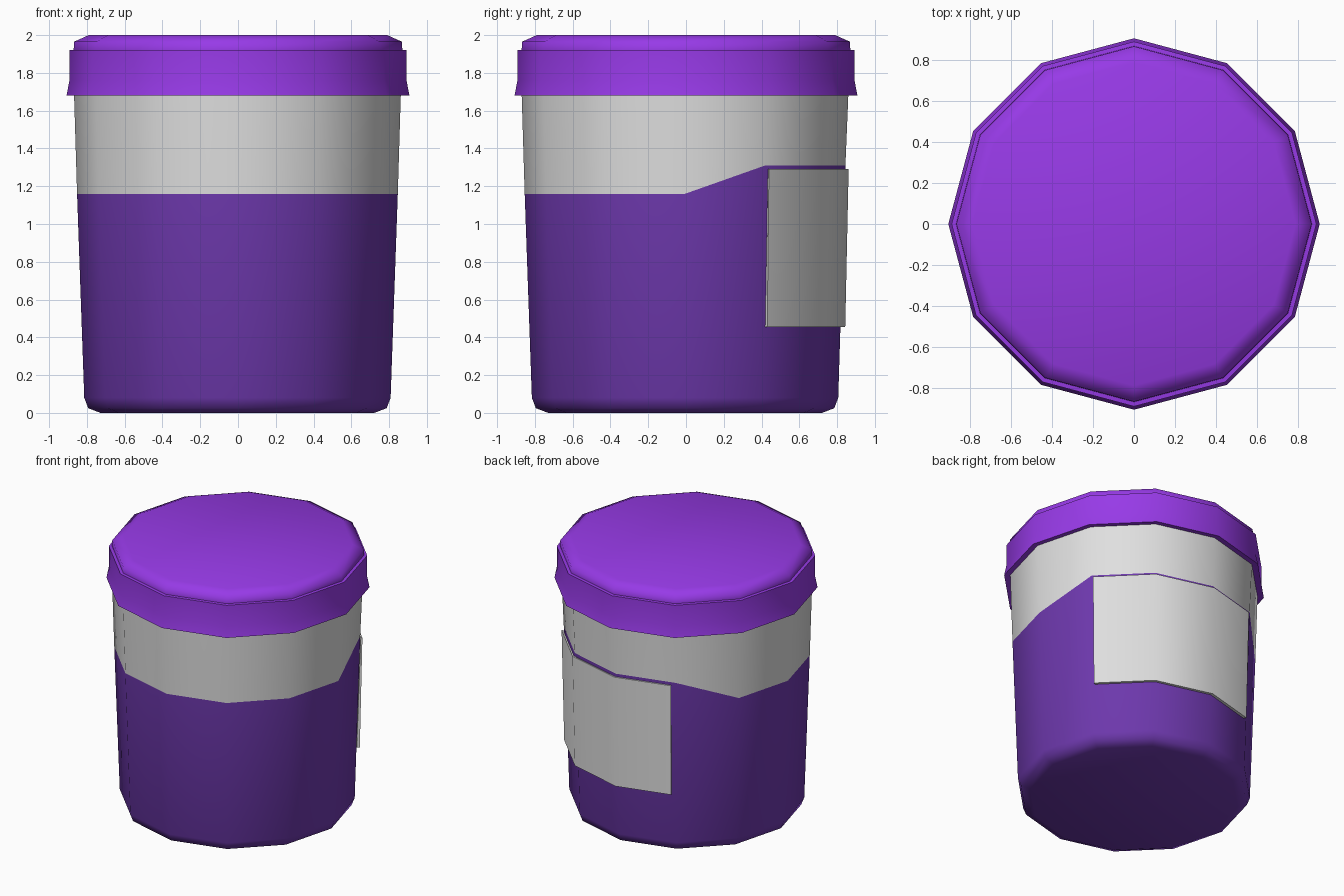
import bpy, bmesh, math

SIDES = 12

cube = bpy.data.objects.get("Cube")
if cube:
    bpy.data.objects.remove(cube, do_unlink=True)


def material(name, color):
    m = bpy.data.materials.new(name)
    m.use_nodes = True
    m.diffuse_color = (*color, 1)
    m.node_tree.nodes["Principled BSDF"].inputs["Base Color"].default_value = (*color, 1)
    return m


lid_purple = material("bright purple", (0.33, 0.045, 0.85))
dark_purple = material("deep purple", (0.155, 0.04, 0.42))
pale_grey = material("pale grey", (0.74, 0.74, 0.74))


def finish(name, bm, materials, angle):
    """Turn a bmesh into a smooth-shaded object."""
    bmesh.ops.recalc_face_normals(bm, faces=bm.faces)
    mesh = bpy.data.meshes.new(name)
    bm.to_mesh(mesh)
    bm.free()
    for m in materials:
        mesh.materials.append(m)
    obj = bpy.data.objects.new(name, mesh)
    bpy.context.collection.objects.link(obj)
    bpy.ops.object.select_all(action="DESELECT")
    obj.select_set(True)
    bpy.context.view_layer.objects.active = obj
    bpy.ops.object.shade_smooth_by_angle(angle=math.radians(angle))
    return obj


def lathe(profile):
    """Capped twelve-sided lathe; a height may be a function of the angle."""
    bm = bmesh.new()
    rings = []
    for r, z in profile:
        ring = []
        for i in range(SIDES):
            deg = i * 360 / SIDES
            a = math.radians(deg)
            height = z(deg) if callable(z) else z
            ring.append(bm.verts.new((r * math.cos(a), r * math.sin(a), height)))
        rings.append(ring)
    for level, (low, high) in enumerate(zip(rings, rings[1:])):
        for i in range(SIDES):
            j = (i + 1) % SIDES
            face = bm.faces.new((low[i], low[j], high[j], high[i]))
            face.material_index = level
    bm.faces.new(rings[0]).material_index = 0
    bm.faces.new(rings[-1]).material_index = len(rings) - 2
    return bm


# Tub: purple wrap whose top edge rises around the back, pale band above
def wrap_top(deg):
    return 1.31 if 25 < deg < 125 else 1.16


bm = lathe([(0.725, 0), (0.79, 0.025), (0.811, 0.08), (0.849, wrap_top), (0.866, 1.72)])
for f in bm.faces:
    f.material_index = 1 if f.material_index == 3 else 0
tub = finish("tub", bm, [dark_purple, pale_grey], 65)
tub.location = (-0.003, -0.005, 0)

# Lid: flared skirt, straight rim, small ledge and bevelled top
bm = lathe([(0.85, 1.69), (0.908, 1.68), (0.892, 1.76), (0.892, 1.92),
            (0.87, 1.922), (0.868, 1.965), (0.79, 2.0)])
for f in bm.faces:
    f.material_index = 0
finish("lid", bm, [lid_purple], 75)


# Back label: thin plate following the flat sides of the tub
def on_side(r, deg, z):
    half = 180 / SIDES
    r *= math.cos(math.radians(half)) / math.cos(math.radians(deg % (2 * half) - half))
    a = math.radians(deg)
    return (r * math.cos(a), r * math.sin(a), z)


bm = bmesh.new()
columns = [[bm.verts.new(on_side(r, deg, z)) for r, z in
            ((0.822, 0.455), (0.843, 0.455), (0.861, 1.29), (0.85, 1.29))]
           for deg in (30.8, 60, 90, 118)]
for a, b in zip(columns, columns[1:]):
    for k in range(4):
        n = (k + 1) % 4
        bm.faces.new((a[k], b[k], b[n], a[n]))
bm.faces.new(columns[0])
bm.faces.new(columns[-1])
finish("back_label", bm, [pale_grey], 50)
